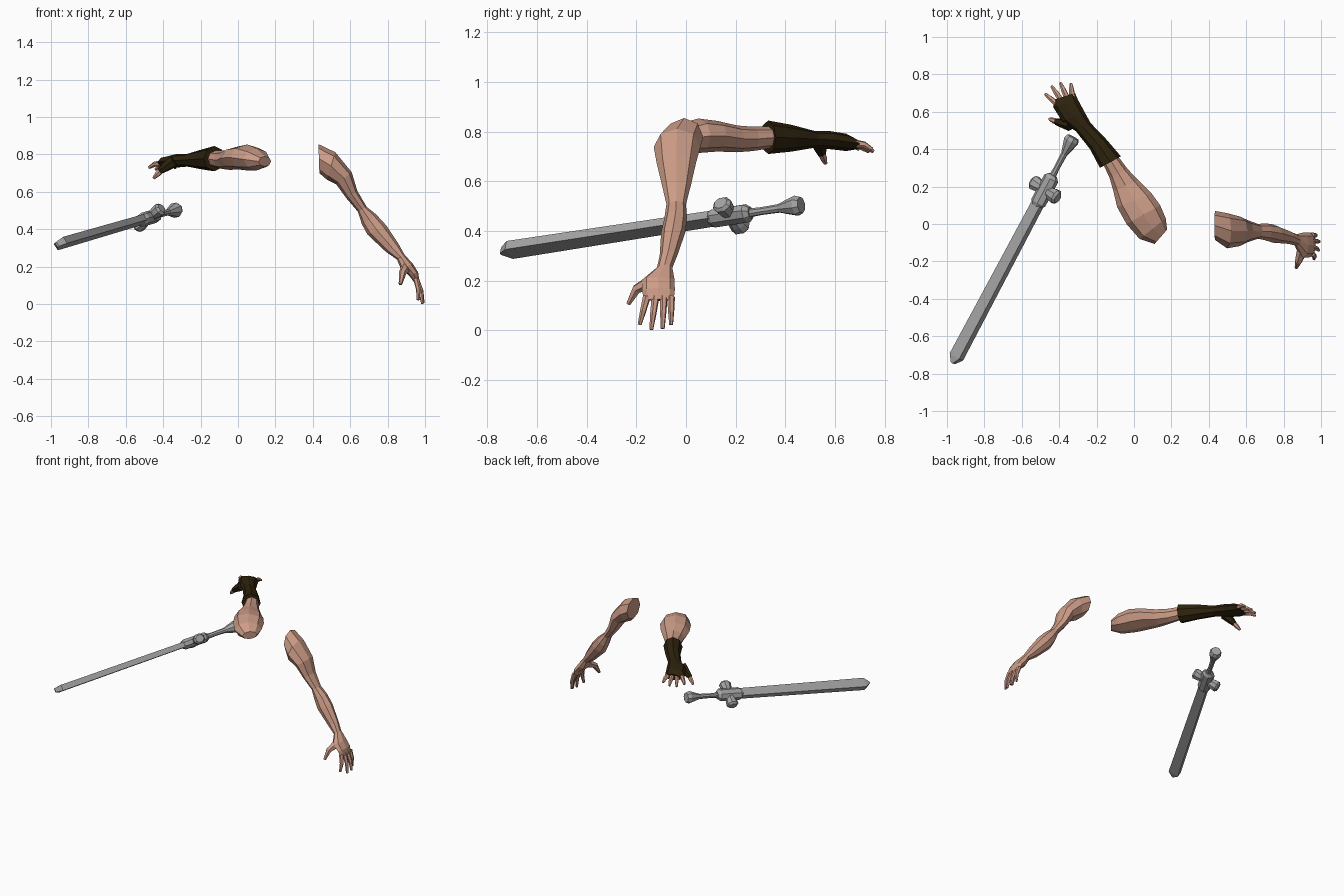
import bpy, bmesh, math
from mathutils import Vector as V

if "Cube" in bpy.data.objects:
    bpy.data.objects.remove(bpy.data.objects["Cube"])


def material(name, rgb):
    m = bpy.data.materials.new(name)
    m.use_nodes = True
    m.diffuse_color = (*rgb, 1)
    bsdf = m.node_tree.nodes["Principled BSDF"]
    bsdf.inputs["Base Color"].default_value = (*rgb, 1)
    bsdf.inputs["Roughness"].default_value = 0.8
    return m


skin = material("skin", (0.60, 0.33, 0.24))
leather = material("dark_leather", (0.026, 0.016, 0.004))
steel = material("steel", (0.37, 0.37, 0.37))


def loft(name, sections, mat, sides=8, turn=0.0):
    """Skin a closed tube over sections of (centre, half axis u, half axis v)."""
    bm = bmesh.new()
    rings = []
    for c, u, v in sections:
        angles = [math.tau * (k + turn) / sides for k in range(sides)]
        rings.append([bm.verts.new(c + u * math.cos(a) + v * math.sin(a)) for a in angles])
    for a, b in zip(rings, rings[1:]):
        for k in range(sides):
            j = (k + 1) % sides
            bm.faces.new((a[k], a[j], b[j], b[k]))
    bm.faces.new(rings[0])
    bm.faces.new(rings[-1])
    bmesh.ops.recalc_face_normals(bm, faces=bm.faces)
    mesh = bpy.data.meshes.new(name)
    bm.to_mesh(mesh)
    bm.free()
    mesh.materials.append(mat)
    obj = bpy.data.objects.new(name, mesh)
    bpy.context.collection.objects.link(obj)
    return obj


def digit(name, points, radii, mat):
    """Tapered finger along a path, its rings aligned with the first one."""
    pts = [V(p) for p in points]
    first, sections = None, []
    for i, (p, r) in enumerate(zip(pts, radii)):
        t = (pts[min(i + 1, len(pts) - 1)] - pts[max(i - 1, 0)]).normalized()
        first = first or t.orthogonal()
        u = (first - t * first.dot(t)).normalized()
        sections.append((p, u * r, t.cross(u) * r))
    return loft(name, sections, mat, 6)


def hanging(upper, lower, y0, y1):
    """Section of the lowered arm, from its outer and inner edge in x, z."""
    a, b = V((upper[0], 0, upper[1])), V((lower[0], 0, lower[1]))
    return (a + b) / 2 + V((0, (y0 + y1) / 2, 0)), V((0, (y1 - y0) / 2, 0)), (a - b) / 2


def level(left, right, z0, z1):
    """Section of the raised arm, from its two edges in x, y."""
    a, b = V((*left, 0)), V((*right, 0))
    return (a + b) / 2 + V((0, 0, (z0 + z1) / 2)), (b - a) / 2, V((0, 0, (z1 - z0) / 2))


# Lowered left arm with palm
loft("left_arm", [hanging(*s) for s in (
    ((.43, .855), (.435, .70), -.085, .07),
    ((.52, .812), (.475, .665), -.13, .058),
    ((.608, .705), (.525, .64), -.118, .04),
    ((.638, .605), (.58, .565), -.097, .02),
    ((.688, .52), (.64, .495), -.079, 0),
    ((.74, .478), (.663, .425), -.087, .004),
    ((.793, .42), (.692, .372), -.1, -.002),
    ((.858, .322), (.79, .28), -.106, -.035),
    ((.89, .265), (.85, .238), -.117, -.055),
    ((.935, .215), (.87, .19), -.178, -.046),
    ((.963, .17), (.915, .152), -.178, -.045),
    ((.97, .125), (.94, .118), -.168, -.05))], skin)

# Left fingers: base y, tip x, tip y, tip z
for i, (by, tx, ty, tz) in enumerate((
        (-.158, .962, -.187, .022), (-.123, .987, -.14, .002),
        (-.09, .99, -.094, .006), (-.06, .972, -.06, .022))):
    base, tip = V((.952, by, .135)), V((tx, ty, tz))
    mid = base.lerp(tip, .5) + V((.008, 0, 0))
    digit(f"left_finger_{i + 1}", (base, mid, tip), (.016, .013, .008), skin)
digit("left_thumb", ((.9, -.14, .195), (.88, -.2, .165), (.868, -.233, .105)),
      (.03, .02, .009), skin)

# Raised right arm
loft("right_arm", [level(*s) for s in (
    ((.11, -.107), (.177, -.03), .735, .79),
    ((.03, -.08), (.17, .03), .715, .832),
    ((-.04, 0), (.14, .10), .714, .853),
    ((-.09, .09), (.093, .165), .72, .843),
    ((-.11, .175), (.022, .235), .717, .825),
    ((-.13, .245), (-.035, .295), .722, .82),
    ((-.16, .31), (-.08, .355), .732, .82),
    ((-.19, .36), (-.115, .405), .735, .815))], skin)

# Leather glove over the right forearm and hand
loft("right_glove", [level(*s) for s in (
    ((-.182, .30), (-.07, .362), .71, .845),
    ((-.235, .40), (-.15, .455), .72, .827),
    ((-.31, .495), (-.232, .54), .735, .803),
    ((-.385, .55), (-.265, .60), .73, .803),
    ((-.432, .625), (-.30, .665), .722, .792),
    ((-.427, .665), (-.315, .70), .728, .772))], leather)

# Right fingers: base x, y and tip x, y, z
for i, (bx, by, tx, ty, tz) in enumerate((
        (-.41, .64, -.475, .695, .73), (-.385, .655, -.44, .737, .72),
        (-.357, .67, -.393, .755, .72), (-.33, .68, -.337, .75, .728))):
    base, tip = V((bx, by, .752)), V((tx, ty, tz))
    mid = base.lerp(tip, .55) + V((0, 0, .008))
    digit(f"right_finger_{i + 1}", (base, mid, tip), (.017, .014, .008), skin)
digit("right_thumb_sleeve", ((-.34, .53, .765), (-.39, .542, .73), (-.418, .547, .71)),
      (.034, .025, .017), leather)
digit("right_thumb", ((-.405, .545, .718), (-.43, .553, .695), (-.452, .562, .672)),
      (.016, .0155, .008), skin)

# Sword frame: along the blade, across its width, through its thickness
tip, end = V((-.968, -.745, .318)), V((-.325, .465, .505))
d = (end - tip).normalized()
w = V((.71, -.46, .54))
w = (w - d * w.dot(d)).normalized()
n = d.cross(w)


def along(stations):
    return [(tip + d * t, w * a, n * b) for t, a, b in stations]


# Thick box-section blade with a short wedge point
loft("blade", along(((0, .008, .02), (.04, .05, .029), (1.05, .043, .025))), steel, 4, .5)
# Guard core, crossbar and grip
loft("guard_core", along(((.962, .03, .025), (.982, .045, .036), (1.13, .045, .036),
                          (1.15, .026, .024))), steel, 8, .5)
hub = tip + d * 1.06
loft("crossbar", [(hub + w * s, d * a, n * b) for s, a, b in (
    (-.096, .03, .026), (-.083, .042, .037), (-.055, .038, .034), (-.03, .03, .028),
    (.03, .03, .028), (.055, .038, .034), (.083, .042, .037), (.096, .03, .026))],
    steel, 8, .5)
loft("grip", along(((1.12, .019, .019), (1.2, .016, .016), (1.29, .018, .018))), steel)
loft("pommel", along(((1.28, .018, .018), (1.335, .035, .035), (1.36, .042, .042),
                      (1.382, .034, .034))), steel)
